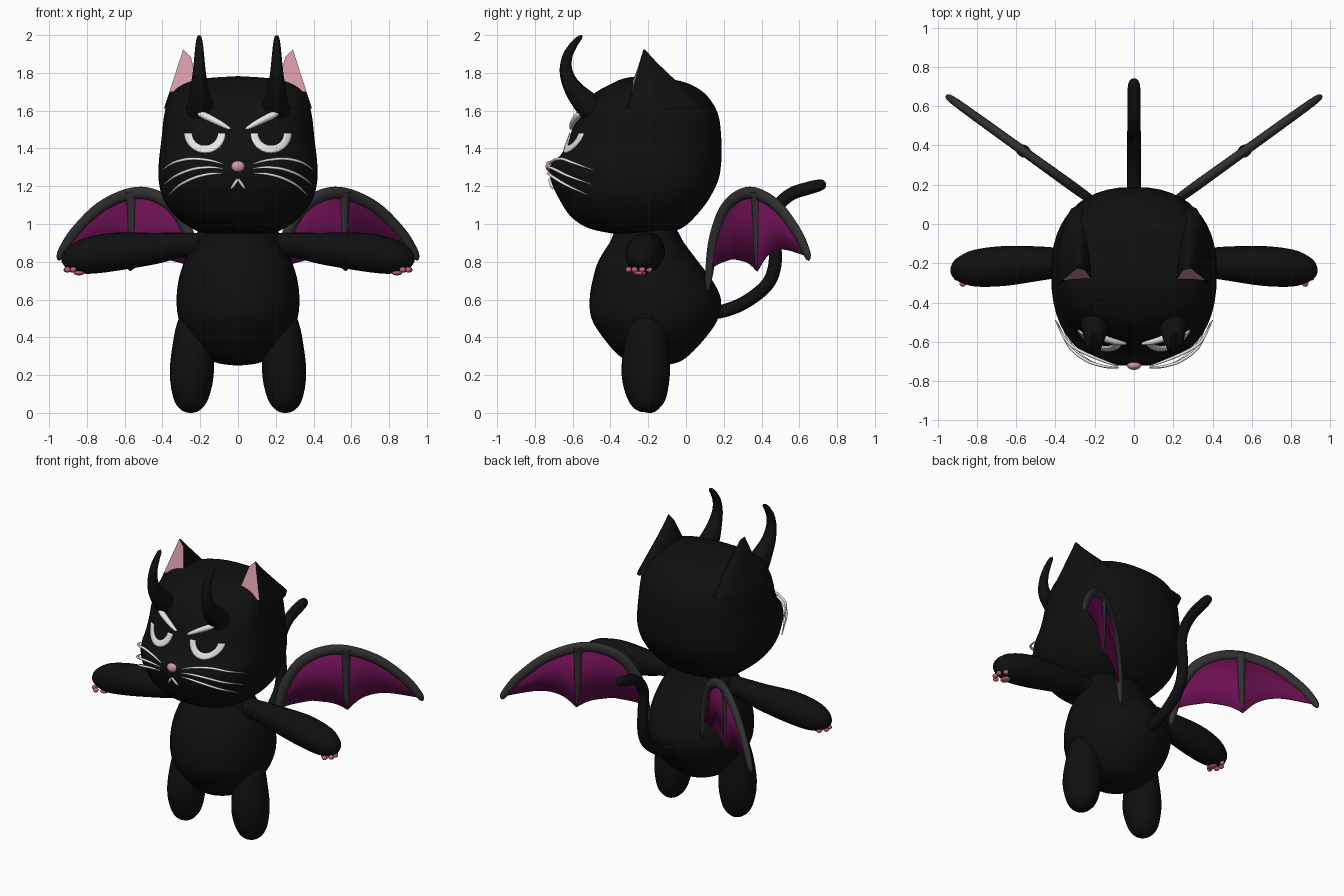
import bpy, bmesh, math
from mathutils import Vector

cube = bpy.data.objects.get("Cube")
if cube:
    bpy.data.objects.remove(cube, do_unlink=True)


def material(name, r, g, b):
    m = bpy.data.materials.new(name)
    m.use_nodes = True
    m.diffuse_color = (r, g, b, 1)
    bsdf = next(n for n in m.node_tree.nodes if n.type == 'BSDF_PRINCIPLED')
    bsdf.inputs["Base Color"].default_value = (r, g, b, 1)
    return m


BLACK = material("black_fur", .005, .005, .005)
GREY = material("wing_grey", .03, .03, .03)
PURPLE = material("wing_purple", .15, .005, .085)
PINK = material("soft_pink", .66, .32, .38)
ROSE = material("pad_rose", .55, .12, .18)
WHITE = material("white", .8, .8, .8)
made = []


def make(name, verts, faces, *mats, thick=0, after=None):
    """Mesh object with welded points and outward normals."""
    bm = bmesh.new()
    vs = [bm.verts.new(v) for v in verts]
    for f in faces:
        bm.faces.new([vs[i] for i in f])
    if after:
        after(bm)
    bmesh.ops.remove_doubles(bm, verts=bm.verts, dist=1e-5)
    bmesh.ops.recalc_face_normals(bm, faces=bm.faces)
    mesh = bpy.data.meshes.new(name)
    bm.to_mesh(mesh)
    bm.free()
    for m in mats:
        mesh.materials.append(m)
    ob = bpy.data.objects.new(name, mesh)
    bpy.context.collection.objects.link(ob)
    if thick:
        mod = ob.modifiers.new("thickness", 'SOLIDIFY')
        mod.thickness, mod.offset = thick, 0
    made.append(ob)
    return ob


def dense(rows, sub=6):
    """Smooth Catmull-Rom interpolation of rows of numbers."""
    rows = [Vector(r) for r in rows]
    out = []
    for i in range(len(rows) - 1):
        a, b, c, d = (rows[min(max(i + k, 0), len(rows) - 1)] for k in (-1, 0, 1, 2))
        for k in range(sub):
            t = k / sub
            out.append(b + (c - a) * t / 2 + (a * 2 - b * 5 + c * 4 - d) * t**2 / 2
                       + (b * 3 - a - c * 3 + d) * t**3 / 2)
    return out + [rows[-1]]


def grid_faces(rings, n, closed=True):
    return [(i * n + j, i * n + (j + 1) % n, (i + 1) * n + (j + 1) % n, (i + 1) * n + j)
            for i in range(rings - 1) for j in range(n if closed else n - 1)]


def loft(name, rows, cy, power, seg=48):
    """Upright form; rows are height, half width, front depth, back depth."""
    verts = []
    for z, w, f, b in rows:
        for j in range(seg):
            a = math.tau * j / seg
            c, s = (math.copysign(abs(t)**(2 / power), t) for t in (math.cos(a), math.sin(a)))
            verts.append((max(w, 0) * c, cy + max(b if s > 0 else f, 0) * s, z))
    make(name, verts, grid_faces(len(rows), seg), BLACK)


def tube(name, rows, mat, ref, flat=1.0, seg=16, sub=5):
    """Swept round form; rows are x, y, z, radius."""
    pts, ref, verts = dense(rows, sub), Vector(ref), []
    for i, p in enumerate(pts):
        t = pts[min(i + 1, len(pts) - 1)].xyz - pts[max(i - 1, 0)].xyz
        u = t.cross(ref).normalized()
        v = u.cross(t).normalized() * flat
        for j in range(seg):
            a = math.tau * j / seg
            verts.append(p.xyz + (u * math.cos(a) + v * math.sin(a)) * max(p[3], 0))
    make(name, verts, grid_faces(len(pts), seg), mat)


def ball(name, loc, size, mat):
    ob = make(name, [], [], mat, after=lambda bm: bmesh.ops.create_uvsphere(
        bm, u_segments=20, v_segments=12, radius=1))
    ob.location, ob.scale = loc, size


# Head and body
HEAD_Y, POWER = -.25, 2.4
head = dense([
    (.937, 0, 0, 0), (.95, .17, .14, .14), (.98, .25, .27, .23), (1.04, .33, .36, .3),
    (1.13, .395, .42, .37), (1.23, .42, .465, .42), (1.31, .42, .468, .435),
    (1.37, .415, .41, .437), (1.45, .405, .37, .437), (1.58, .39, .325, .42),
    (1.68, .36, .25, .36), (1.74, .29, .15, .27), (1.77, .18, .08, .15), (1.783, 0, 0, 0)])
loft("head", head, HEAD_Y, POWER)
loft("body", dense([
    (.25, 0, 0, 0), (.262, .1, .1, .1), (.3, .18, .19, .17), (.4, .27, .28, .265),
    (.5, .315, .34, .33), (.6, .325, .35, .345), (.7, .315, .335, .3), (.8, .285, .305, .225),
    (.9, .235, .245, .15), (.98, .19, .19, .1), (1.03, 0, 0, 0)]), -.16, 2)


def on_head(x, z, off):
    """Point in front of the face surface."""
    for a, b in zip(head, head[1:]):
        if a[0] <= z <= b[0]:
            r = a.lerp(b, (z - a[0]) / (b[0] - a[0]))
            k = min(abs(x) / r[1], .98)
            return (x, HEAD_Y - off - r[2] * (1 - k**POWER)**(1 / POWER), z)


# Nose and tail
ball("nose", on_head(0, 1.305, 0), (.036, .024, .03), PINK)
tube("tail", [(0, *r) for r in (
    (.1, .53, .035), (.2, .54, .035), (.32, .59, .035), (.43, .68, .035), (.47, .78, .035),
    (.47, .9, .034), (.46, 1.02, .034), (.49, 1.1, .034), (.56, 1.16, .034), (.65, 1.19, .034),
    (.71, 1.206, .03), (.735, 1.212, .018), (.742, 1.214, 0))], BLACK, (1, 0, 0))


def ear(name, side):
    left, right = Vector((.205, -.3, 1.705)), Vector((.363, -.285, 1.7))
    tip_l, tip_r = Vector((.25, -.235, 1.885)), Vector((.29, -.225, 1.925))
    levels, n, verts = [-.4, 0, .25, .5, .75, 1], 11, []
    for h in levels:
        a, b = left.lerp(tip_l, h), right.lerp(tip_r, h)
        for j in range(n):
            ang = math.pi * j / (n - 1)
            p = (a + b) / 2 + (a - b) / 2 * math.cos(ang)
            p.y += (.28 * (1 - h) + .02) * math.sin(ang)
            verts.append((p.x * side, p.y, p.z))
    faces = grid_faces(len(levels), n, closed=False)
    top = (len(levels) - 1) * n
    faces.append(list(range(top, top + n)))
    faces.append((0, n - 1, 2 * n - 1, n))
    faces.append([i * n for i in range(1, len(levels))]
                 + [i * n + n - 1 for i in range(len(levels) - 1, 0, -1)])

    def pink_inset(bm):
        bm.faces.ensure_lookup_table()
        front = bm.faces[-1]
        bmesh.ops.inset_region(bm, faces=[front], thickness=.013)
        front.material_index = 1
    make(name, verts, faces, BLACK, PINK, after=pink_inset)


def wing(prefix, side):
    def at(s, z, *r):
        return (side * (.2 + .75 * s), .11 + .54 * s, z, *r)
    normal = (-.54 * side, .75, 0)
    arch = [(0, .64, 0), (.01, .67, .016), (.03, .77, .027), (.07, .92, .032), (.17, 1.07, .034),
            (.32, 1.15, .033), (.49, 1.16, .032), (.7, 1.09, .031), (.88, .96, .029),
            (.97, .86, .025), (.995, .82, .016), (1, .805, 0)]
    tube(prefix + "wing_frame", [at(*r) for r in arch], GREY, normal, .75)
    tube(prefix + "wing_rib", [at(*r) for r in (
        (.485, 1.17, .04), (.485, 1.1, .027), (.485, .95, .021), (.49, .82, .014), (.5, .745, 0))],
        GREY, normal, .8)

    def height(line, s):
        for a, b in zip(line, line[1:]):
            if a[0] <= s <= b[0]:
                return a[1] + (b[1] - a[1]) * (s - a[0]) / (b[0] - a[0] + 1e-9)
        return line[-1][1]
    upper = dense([Vector(r) for r in arch])
    # Scalloped lower edge of the membrane
    lower = dense([(0, .68), (.06, .77), (.25, .815)]) + dense([(.25, .815), (.4, .795), (.495, .75)])
    lower += dense([(.495, .75), (.6, .835), (.75, .865), (.98, .83)])
    cols, verts = 48, []
    for i in range(cols + 1):
        s = .02 + .95 * i / cols
        lo, hi = height(lower, s), height(upper, s)
        verts += [at(s, min(lo, hi)), at(s, hi)]
    make(prefix + "wing_membrane", verts, grid_faces(cols + 1, 2, closed=False), PURPLE, thick=.008)


for side, prefix in ((1, "left_"), (-1, "right_")):
    def flip(rows):
        return [(r[0] * side, *r[1:]) for r in rows]

    # Limbs, horns and ears
    tube(prefix + "leg", flip([
        (.25, -.2, 0, 0), (.25, -.2, .012, .045), (.25, -.205, .07, .09), (.245, -.213, .2, .116),
        (.24, -.21, .35, .107), (.23, -.2, .5, .08), (.22, -.2, .6, 0)]), BLACK, (0, 1, 0), 1.1, 24)
    tube(prefix + "arm", flip([
        (.12, -.2, .88, 0), (.2, -.2, .885, .06), (.3, -.2, .888, .066), (.45, -.2, .87, .084),
        (.65, -.213, .853, .101), (.8, -.225, .83, .095), (.88, -.235, .813, .07),
        (.92, -.243, .8, .035), (.932, -.245, .795, 0)]), BLACK, (0, 1, 0), 1, 24)
    tube(prefix + "horn", flip([
        (.2, -.44, 1.56, .085), (.2, -.54, 1.65, .065), (.205, -.605, 1.73, .046),
        (.205, -.635, 1.81, .034), (.205, -.627, 1.89, .026), (.205, -.59, 1.955, .019),
        (.205, -.56, 1.988, .012), (.205, -.548, 1.998, 0)]), BLACK, (1, 0, 0))
    ear(prefix + "ear", side)
    wing(prefix, side)

    # Paw pads
    ball(prefix + "paw_pad", (.842 * side, -.245, .742), (.028, .036, .014), ROSE)
    for i, (x, y) in enumerate(((.872, -.303), (.902, -.272), (.906, -.232), (.88, -.195))):
        ball(f"{prefix}toe_pad_{i + 1}", (x * side, y, .758), (.017, .017, .015), ROSE)

    # Half-lidded eye crescent
    verts, steps = [], 28
    for i in range(steps + 1):
        a = math.pi * (1 + i / steps)
        for k in range(4):
            r = .068 + .041 * k / 3
            verts.append(on_head(side * (.175 + r * math.cos(a)), 1.48 + r * .95 * math.sin(a), .007))
    make(prefix + "eye", verts, grid_faces(steps + 1, 4, closed=False), WHITE, thick=.008)

    # Brow, whiskers and mouth
    def face_line(name, pts, radii, lift=0.0, flat=1.0):
        rows = [(*on_head(x * side, z, .006 + lift * x), r) for (x, z), r in zip(pts, radii)]
        tube(prefix + name, rows, WHITE, (0, 1, 0), flat, 10)
    face_line("brow", [(.037, 1.502), (.05, 1.508), (.1, 1.535), (.17, 1.57), (.205, 1.585), (.217, 1.59)],
              [0, .009, .016, .019, .014, 0], .05)
    for i, pts in enumerate((
            [(.08, 1.318), (.15, 1.337), (.25, 1.345), (.34, 1.325), (.4, 1.285)],
            [(.08, 1.293), (.15, 1.3), (.24, 1.29), (.33, 1.255), (.39, 1.21)],
            [(.085, 1.268), (.15, 1.265), (.23, 1.245), (.31, 1.205), (.365, 1.155)])):
        face_line(f"whisker_{i + 1}", pts, [.004, .007, .008, .007, .003], .1)
    face_line("mouth", [(0, 1.238), (.012, 1.222), (.027, 1.2), (.038, 1.185)], [.007, .008, .008, .003])

# Smooth shading with sharp creases kept
bpy.ops.object.select_all(action='DESELECT')
for ob in made:
    ob.select_set(True)
bpy.context.view_layer.objects.active = made[0]
bpy.ops.object.shade_smooth_by_angle(angle=math.radians(45))
